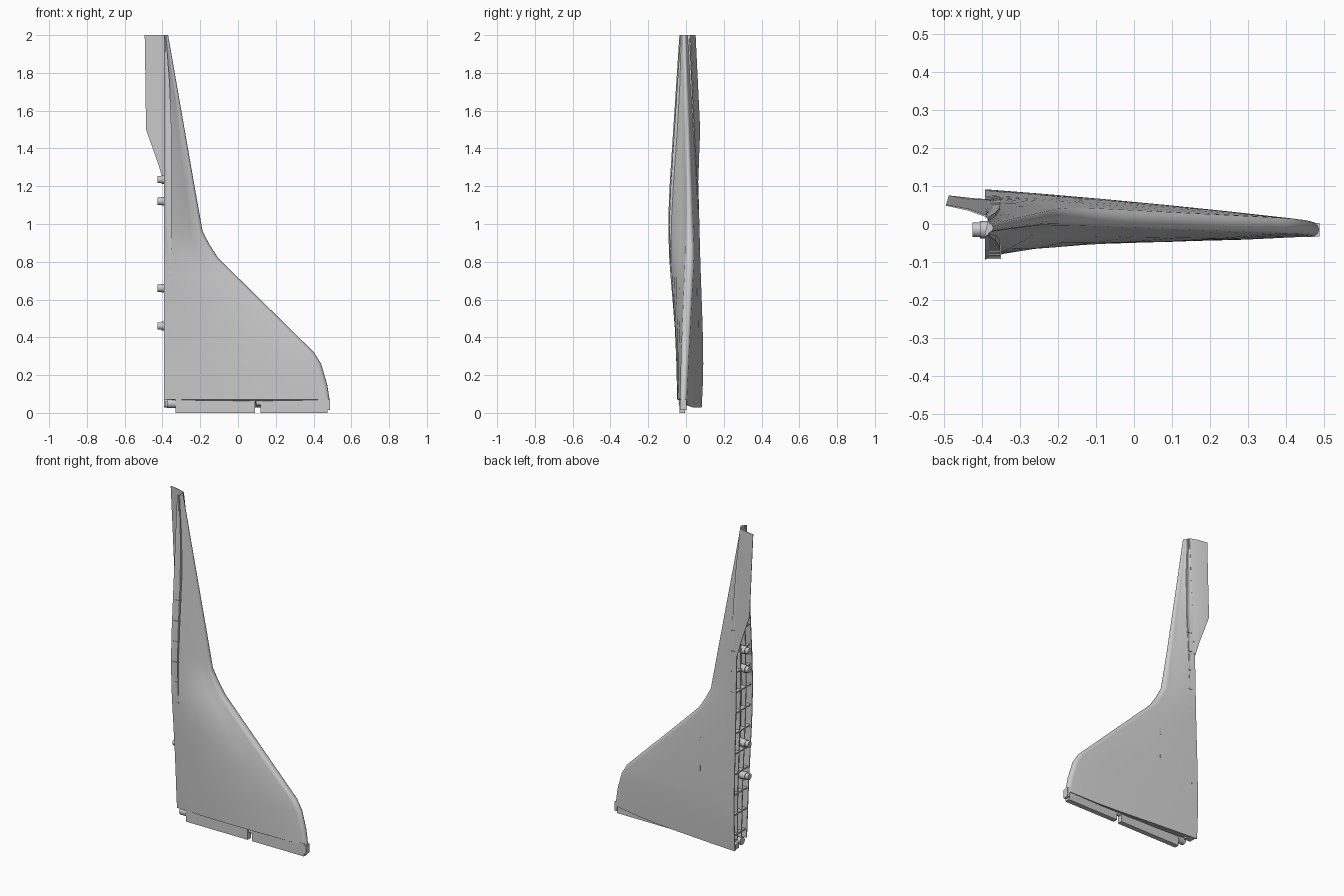
import bpy, bmesh, math
from mathutils import Vector

if "Cube" in bpy.data.objects:
    bpy.data.objects.remove(bpy.data.objects["Cube"])


def interp(table, z):
    if z <= table[0][0]:
        return table[0][1]
    for (a, p), (b, q) in zip(table, table[1:]):
        if z <= b:
            return p + (q - p) * (z - a) / (b - a)
    return table[-1][1]


TE = -0.392
LE_X = [(.05, .487), (.15, .472), (.26, .44), (.32, .403), (.82, -.105), (.89, -.15),
        (.96, -.187), (1.2, -.23), (2, -.37)]
LE_Y = [(0, -.015), (.3, -.005), (.85, .02), (1.2, .014), (2, -.01)]
NOSE = [(0, .019), (.85, .026), (1.2, .018), (2, .011)]
FRONT = [(.05, -.036), (.4, -.055), (.8, -.088), (1.0, -.095), (1.2, -.087), (1.6, -.061), (2, -.035)]
BACK = [(.03, .082), (.2, .092), (.4, .09), (.8, .076), (1.23, .065), (1.5, .05), (2, .024)]


def skin_y(side, z, u):
    """Skin height at chord fraction u from nose (0) to trailing edge (1)."""
    c, r = interp(LE_Y, z), interp(NOSE, z)
    end = interp(FRONT if side < 0 else BACK, z)
    bulge = (0.012 if side < 0 else 0.004) * min(1, (interp(LE_X, z) - TE) / .4)
    return (c + side * r) * (1 - u) + end * u + side * bulge * 4 * u * (1 - u)


def mesh_object(name, bm, smooth=True):
    bmesh.ops.recalc_face_normals(bm, faces=bm.faces)
    me = bpy.data.meshes.new(name)
    bm.to_mesh(me)
    bm.free()
    ob = bpy.data.objects.new(name, me)
    bpy.context.collection.objects.link(ob)
    bpy.context.view_layer.objects.active = ob
    ob.select_set(True)
    if smooth:
        bpy.ops.object.shade_smooth_by_angle(angle=math.radians(28))
    ob.select_set(False)
    return ob


def loft(name, rows, closed=True, smooth=True):
    bm = bmesh.new()
    vs = [[bm.verts.new(p) for p in row] for row in rows]
    n = len(rows[0])
    for a, b in zip(vs, vs[1:]):
        for i in range(n if closed else n - 1):
            j = (i + 1) % n
            bm.faces.new((a[i], a[j], b[j], b[i]))
    if closed:
        caps = [bm.faces.new(vs[0]), bm.faces.new(vs[-1])]
        bmesh.ops.triangulate(bm, faces=caps)
    return mesh_object(name, bm, smooth)


def box(name, x, y, z):
    rows = [[(x[0], y[0], k), (x[1], y[0], k), (x[1], y[1], k), (x[0], y[1], k)] for k in z]
    return loft(name, rows, smooth=False)


def pin(name, x0, x1, y, z, r, n=16):
    ring = lambda x: [(x, y + r * math.cos(2 * math.pi * i / n), z + r * math.sin(2 * math.pi * i / n))
                      for i in range(n)]
    return loft(name, [ring(x0), ring(x1)])


def section(z):
    lx, c, r = interp(LE_X, z), interp(LE_Y, z), interp(NOSE, z)
    chord = lx - TE
    a = min(1.2 * r, .4 * chord)
    x_at = lambda u: lx - a + (TE - lx + a) * u
    us = (1, .8, .6, .4, .2)
    pts = [(x_at(u), skin_y(-1, z, u)) for u in us]
    pts += [(lx - a + a * math.cos(t), c + r * math.sin(t))
            for t in (math.radians(-90 + 22.5 * i) for i in range(9))]
    pts += [(x_at(u), skin_y(1, z, u)) for u in us[::-1]]
    # open channel along the trailing side
    d = min(.04, .45 * chord)
    yb, yf = skin_y(1, z, 1), skin_y(-1, z, 1)
    e = .006
    pts += [(TE, yb - e), (TE + d, yb - e), (TE + d, yf + e), (TE, yf + e)]
    return pts


# wing body with blunt nose and open trailing channel
rows = []
for z in (.05, .15, .26, .32, .45, .6, .74, .82, .89, .96, 1.04, 1.2, 1.5, 1.75, 2.0):
    s = section(z)
    if z == .05:   # front skin ends higher than the back skin
        rows.append([(x, y, .07 - .042 * min(1, max(0, (y + .03) / .06))) for x, y in s])
    else:
        rows.append([(x, y, z) for x, y in s])
loft("wing_body", rows)

# trailing tab continuing the back skin near the tip
tab_rows = []
for z, x1, y1 in ((1.23, -.396, .066), (1.32, -.423, .068), (1.5, -.487, .075),
                  (1.75, -.49, .063), (2.0, -.494, .051)):
    x0, y0 = TE + .004, interp(BACK, z) - .001
    dx, dy, t = x1 - x0, y1 - y0, .005
    mid = (x0 + dx * .45, y0 + dy * .5 + .003 * min(1, -dx * 10))
    p = [(x0, y0), mid, (x1, y1), (x1, y1 - .003), (mid[0], mid[1] - t), (x0, y0 - t)]
    tab_rows.append([(x, y, z) for x, y in p])
loft("trailing_tab", tab_rows)

# ribs inside the trailing channel
for i in range(11):
    z = .12 + i * .125
    box("channel_rib", (TE + .008, TE + .042), (interp(FRONT, z) + .003, interp(BACK, z) - .003),
        (z - .004, z + .004))

# stringers running along the channel
for f in (.3, .62):
    line = []
    for z in (.08, .4, .8, 1.0, 1.2, 1.42):
        y = interp(FRONT, z) * (1 - f) + interp(BACK, z) * f
        line.append([(TE + .012, y - .003, z), (TE + .042, y - .003, z),
                     (TE + .042, y + .003, z), (TE + .012, y + .003, z)])
    loft("channel_stringer", line, smooth=False)

# mounting pins with thinner collars
for z in (.46, .66, 1.12, 1.235):
    pin("mount_pin", -.425, -.36, -.015, z, .019)
    pin("pin_collar", -.405, -.352, -.015, z, .023)

# root flange in two lengths with a gap between
for x0, x1 in ((-.33, .09), (.12, .474)):
    box("root_flange", (x0, x1), (-.034, -.004), (0, .078))
box("root_nose_block", (.47, .487), (-.033, .002), (.015, .07))

# root pins in the flange gaps
pin("root_pin_rear", -.375, -.33, -.015, .05, .024)
pin("root_pin_middle", .095, .122, -.015, .055, .018)
box("root_rear_lug", (-.385, -.34), (.03, .078), (.03, .06))

# small slots on the back skin
for z in (.47, .64):
    u = (.14 + interp(LE_X, z)) / (interp(LE_X, z) - TE)
    y = skin_y(1, z, u)
    box("back_slot", (-.145, -.137), (y - .006, y + .001), (z - .018, z + .018))
